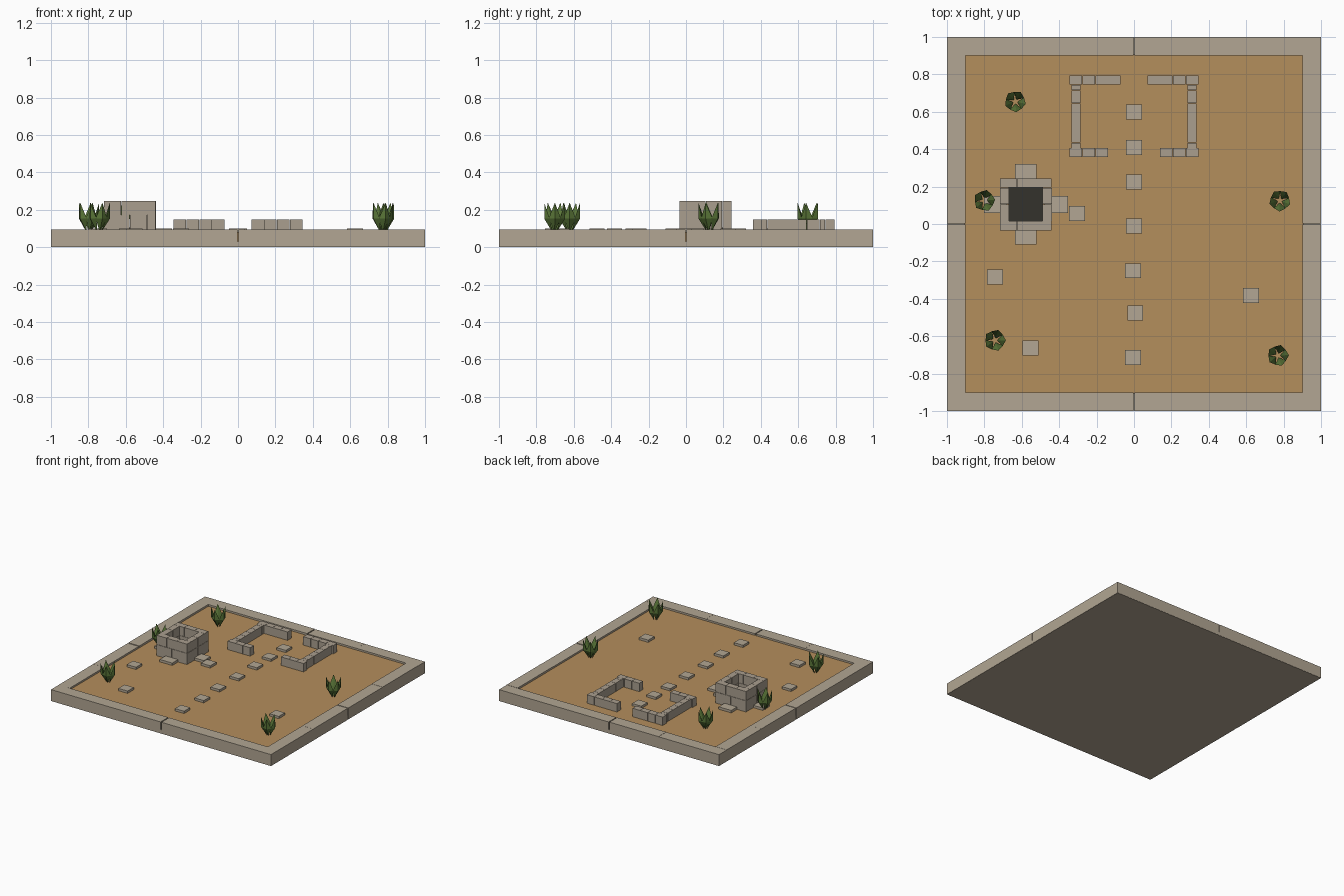
import bpy, bmesh, math, random

if "Cube" in bpy.data.objects:
    bpy.data.objects.remove(bpy.data.objects["Cube"])

random.seed(4)


def srgb(r, g, b):
    f = lambda c: c / 12.92 if c <= 0.04045 else ((c + 0.055) / 1.055) ** 2.4
    return (f(r / 255), f(g / 255), f(b / 255), 1)


def material(name, rgb):
    m = bpy.data.materials.new(name)
    m.diffuse_color = srgb(*rgb)
    m.use_nodes = True
    m.node_tree.nodes["Principled BSDF"].inputs["Base Color"].default_value = m.diffuse_color
    return m


BORDER = material("pale stone", (178, 166, 147))
STONE = material("weathered stone", (170, 159, 143))
SAND = material("sand", (180, 142, 92))
DARK = material("dark water", (52, 50, 44))
LEAF = material("leaf green", (90, 118, 56))


def finish(name, bm, mat):
    bmesh.ops.recalc_face_normals(bm, faces=bm.faces)
    me = bpy.data.meshes.new(name)
    bm.to_mesh(me)
    bm.free()
    me.materials.append(mat)
    ob = bpy.data.objects.new(name, me)
    bpy.context.collection.objects.link(ob)
    return ob


def box(bm, x0, x1, y0, y1, z0, z1):
    for v in bmesh.ops.create_cube(bm, size=1)["verts"]:
        v.co = ((x0 + x1) / 2 + v.co.x * (x1 - x0),
                (y0 + y1) / 2 + v.co.y * (y1 - y0),
                (z0 + z1) / 2 + v.co.z * (z1 - z0))


def row(bm, axis, cuts, c0, c1, z0, z1, gap=0.002):
    """Row of blocks along an axis, split at the cut positions."""
    for a, b in zip(cuts, cuts[1:]):
        a, b = a + gap / 2, b - gap / 2
        if axis == "x":
            box(bm, a, b, c0, c1, z0, z1)
        else:
            box(bm, c0, c1, a, b, z0, z1)


GROUND = 0.08

# foundation and sand bed
bm = bmesh.new()
box(bm, -0.998, 0.998, -0.998, 0.998, 0, 0.03)
finish("foundation", bm, BORDER)
bm = bmesh.new()
box(bm, -0.905, 0.905, -0.905, 0.905, 0.03, GROUND)
finish("sand_bed", bm, SAND)

# stone border: each side is two halves with an open joint, capped by slabs
bm = bmesh.new()
for s in (-1, 1):
    c0, c1 = sorted((s, s * 0.9))
    for h in (-1, 1):
        for axis, end in (("x", 1.0), ("y", 0.9)):
            for a, b in ((0.004, 0.45), (0.45, end)):
                lo, hi = sorted((h * a, h * b))
                row(bm, axis, (lo, hi), c0, c1, 0.0005,
                    0.095 + random.uniform(-0.001, 0.001), 0)
finish("border", bm, BORDER)

# stepping stones
bm = bmesh.new()
for x, y in ((0, 0.6), (0, 0.41), (0, 0.225), (0, -0.01), (-0.005, -0.25),
             (0.007, -0.475), (-0.005, -0.713), (-0.305, 0.055),
             (-0.743, -0.283), (-0.553, -0.663), (0.625, -0.383)):
    box(bm, x - 0.042, x + 0.042, y - 0.04, y + 0.04, GROUND - 0.01, 0.099)
finish("stepping_stones", bm, BORDER)

# well: slabs around the foot
WX, WY, R, T = -0.578, 0.105, 0.139, 0.05
bm = bmesh.new()
for s in (-1, 1):
    y0, y1 = sorted((WY + s * 0.1, WY + s * 0.215))
    box(bm, WX - 0.057, WX + 0.057, y0, y1, GROUND - 0.01, 0.1)
    x0, x1 = sorted((WX + s * 0.1, WX + s * 0.225))
    box(bm, x0, x1, WY - 0.045, WY + 0.045, GROUND - 0.01, 0.1)
finish("well_slabs", bm, BORDER)

# well: two staggered courses of blocks
bm = bmesh.new()
for z0, z1, cx in ((GROUND, 0.171, (-R, -R / 1.5, 0, R / 1.5, R)),
                   (0.173, 0.248, (-R, -R / 3, R / 3, R))):
    for s in (-1, 1):
        a, b = sorted((s * R, s * (R - T)))
        row(bm, "x", [WX + c for c in cx], WY + a, WY + b, z0, z1)
        k = R - T
        row(bm, "y", [WY - k, WY, WY + k], WX + a, WX + b, z0, z1)
finish("well_wall", bm, STONE)
bm = bmesh.new()
box(bm, WX - 0.092, WX + 0.092, WY - 0.09, WY + 0.09, GROUND, 0.105)
finish("well_water", bm, DARK)

# ruined low walls, one half on each side
bm = bmesh.new()
for s in (-1, 1):
    def wall(axis, cuts, c0, c1):
        if axis == "x":
            cuts = sorted(s * c for c in cuts)
        else:
            c0, c1 = sorted((s * c0, s * c1))
        row(bm, axis, cuts, c0, c1, GROUND, 0.149)
    wall("x", (0.07, 0.139, 0.208, 0.277, 0.346), 0.745, 0.795)
    wall("x", (0.139, 0.208, 0.277, 0.346), 0.358, 0.406)
    wall("y", (0.406, 0.435, 0.505, 0.575, 0.645, 0.715, 0.745), 0.285, 0.335)
finish("ruin_walls", bm, STONE)


# plants: five folded pointed leaves in a ring
def plant(i, x, y, turn):
    bm = bmesh.new()
    for k in range(5):
        a = math.radians(turn + 72 * k)
        ca, sa = math.cos(a), math.sin(a)

        def v(r, t, z):
            return bm.verts.new((x + r * ca - t * sa, y + r * sa + t * ca, z))
        base, tip = v(0.012, 0, GROUND), v(0.058, 0, 0.238)
        ring = [v(0.058, 0, 0.152), v(0.04, 0.032, 0.155),
                v(0.03, 0, 0.155), v(0.04, -0.032, 0.155)]
        for p, q in zip(ring, ring[1:] + ring[:1]):
            bm.faces.new((base, q, p))
            bm.faces.new((tip, p, q))
    finish(f"plant_{i}", bm, LEAF)


for i, p in enumerate(((-0.635, 0.655, -85), (-0.80, 0.125, 5), (0.78, 0.125, -92),
                       (-0.743, -0.622, 0), (0.77, -0.703, 2))):
    plant(i + 1, *p)
